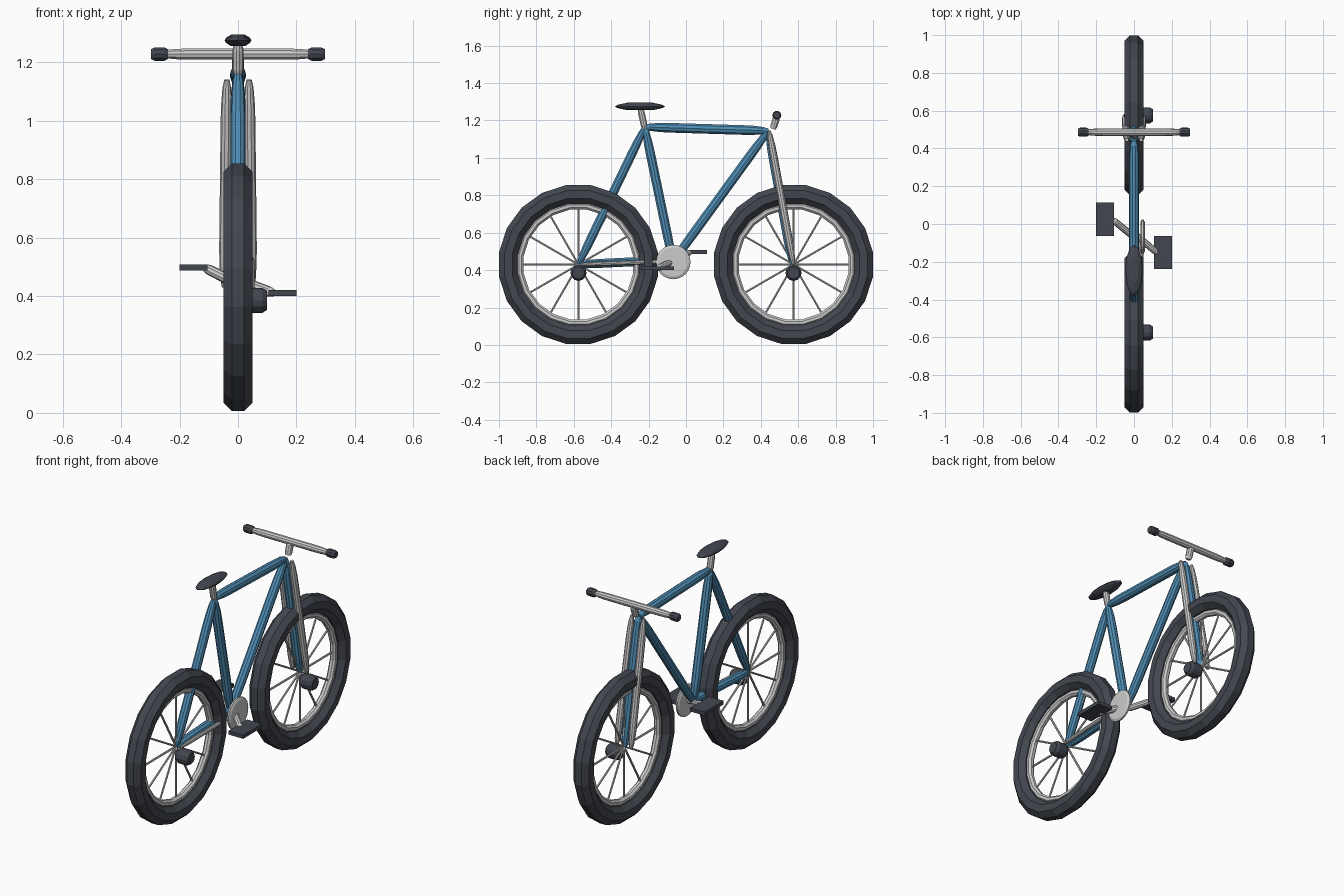
import bpy, bmesh
from math import sin, cos, pi, radians
from mathutils import Vector

if "Cube" in bpy.data.objects:
    bpy.data.objects.remove(bpy.data.objects["Cube"])


def material(name, color):
    m = bpy.data.materials.new(name)
    m.diffuse_color = color
    m.use_nodes = True
    m.node_tree.nodes["Principled BSDF"].inputs["Base Color"].default_value = m.diffuse_color
    return m


BLUE = material("blue_paint", (0.08, 0.27, 0.46, 1))
DARK = material("dark_rubber", (0.055, 0.062, 0.078, 1))
SILVER = None


def make(name, rings, mat, closed=False):
    """Skin a list of equal point rings; closed joins last ring to first."""
    bm = bmesh.new()
    vs = [[bm.verts.new(p) for p in r] for r in rings]
    n, k = len(vs), len(vs[0])
    for i in range(n if closed else n - 1):
        a, b = vs[i], vs[(i + 1) % n]
        for j in range(k):
            bm.faces.new((a[j], a[(j + 1) % k], b[(j + 1) % k], b[j]))
    if not closed:
        bm.faces.new(vs[0][::-1])
        bm.faces.new(vs[-1])
    bmesh.ops.recalc_face_normals(bm, faces=bm.faces)
    me = bpy.data.meshes.new(name)
    bm.to_mesh(me)
    bm.free()
    ob = bpy.data.objects.new(name, me)
    bpy.context.collection.objects.link(ob)
    if mat:
        me.materials.append(mat)
    return ob


TAPER = [(0, .45), (.04, .75), (.12, .95), (.2, 1), (.8, 1), (.88, .95), (.96, .75), (1, .45)]
BARREL = [(0, .75), (.2, 1), (.8, 1), (1, .75)]
PLAIN = [(0, 1), (1, 1)]


def tube(name, a, b, r, mat, profile=TAPER, sides=10):
    a, b = Vector(a), Vector(b)
    q = (b - a).to_track_quat('Z', 'Y')
    rings = [[a.lerp(b, t) + q @ Vector((r * s * cos(2 * pi * j / sides),
                                         r * s * sin(2 * pi * j / sides), 0))
              for j in range(sides)] for t, s in profile]
    return make(name, rings, mat)


def hoop(name, y, z, major, minor, mat, sides, section):
    rings = []
    for i in range(sides):
        a = 2 * pi * (i + .5) / sides
        ring = []
        for j in range(section):
            t = 2 * pi * (j + .5) / section
            d = major + minor * cos(t)
            ring.append((minor * sin(t), y + d * cos(a), z + d * sin(a)))
        rings.append(ring)
    return make(name, rings, mat, closed=True)


# Wheels: tyre, rim, spokes and the offset hub
WZ = 0.43
for side, wy in (("rear", -0.575), ("front", 0.575)):
    hoop(side + "_tyre", wy, WZ, 0.379, 0.0545, DARK, 20, 8)
    hoop(side + "_rim", wy, WZ, 0.315, 0.02, SILVER, 20, 8)
    for i in range(6):
        d = Vector((0, cos(i * pi / 6), sin(i * pi / 6))) * 0.315
        c = Vector((0, wy, WZ))
        tube(f"{side}_spokes_{i}", c - d, c + d, 0.006, SILVER, PLAIN, 6)
    tube(side + "_hub", (0.015, wy, 0.385), (0.1, wy, 0.385), 0.043, DARK, BARREL, 12)

# Frame tubes
seat_top, head = (0, -0.22, 1.165), (0, 0.44, 1.145)
bottom, axle = (0, -0.07, 0.445), (0, -0.575, 0.43)
tube("top_tube", seat_top, head, 0.027, BLUE)
tube("seat_tube", seat_top, bottom, 0.026, BLUE)
tube("down_tube", head, bottom, 0.026, BLUE)
tube("seat_stay", seat_top, axle, 0.025, BLUE)
tube("chain_stay", axle, (0, -0.07, 0.455), 0.025, BLUE)
tube("fork_core", head, (0, 0.57, 0.43), 0.026, BLUE)
tube("chain", (0.028, -0.57, 0.43), (0.04, -0.07, 0.447), 0.012, SILVER)

# Fork blades
for s, n in ((-1, "left"), (1, "right")):
    tube(n + "_fork_blade", (s * .038, 0.445, 1.14), (s * .046, 0.575, 0.43), 0.02, SILVER)

# Seat post, stem, handlebar and grips
tube("seat_post", (0, -0.22, 1.155), (0, -0.243, 1.262), 0.019, SILVER, BARREL)
tube("stem", (0, 0.465, 1.155), (0, 0.487, 1.225), 0.02, SILVER, BARREL)
tube("handlebar", (-0.27, 0.486, 1.228), (0.27, 0.486, 1.228), 0.02, SILVER)
for s, n in ((-1, "left"), (1, "right")):
    tube(n + "_grip", (s * .24, 0.486, 1.228), (s * .297, 0.486, 1.228), 0.024, DARK, BARREL)

# Saddle: flat lens with narrowed top and bottom
make("saddle", [[(s * .046 * cos(2 * pi * j / 12), -0.246 + s * .135 * sin(2 * pi * j / 12), z)
                 for j in range(12)]
                for z, s in ((1.255, .5), (1.266, .88), (1.275, 1), (1.284, .88), (1.295, .5))], DARK)

# Chainring and cranks
tube("chainring", (0.034, -0.068, 0.443), (0.057, -0.068, 0.443), 0.092, SILVER,
     [(0, .85), (.3, 1), (.7, 1), (1, .85)], 24)
tube("right_crank", (0.0, -0.05, 0.455), (0.125, -0.155, 0.408), 0.018, SILVER)
tube("left_crank", (0.0, -0.07, 0.44), (-0.115, 0.025, 0.498), 0.018, SILVER)

# Pedals
for n, x, y, z in (("left", -0.153, 0.025, 0.497), ("right", 0.153, -0.152, 0.41)):
    bpy.ops.mesh.primitive_cube_add(size=1, location=(x, y, z))
    p = bpy.context.object
    p.name = n + "_pedal"
    p.scale = (0.096, 0.175, 0.021)
    p.data.materials.append(DARK)
